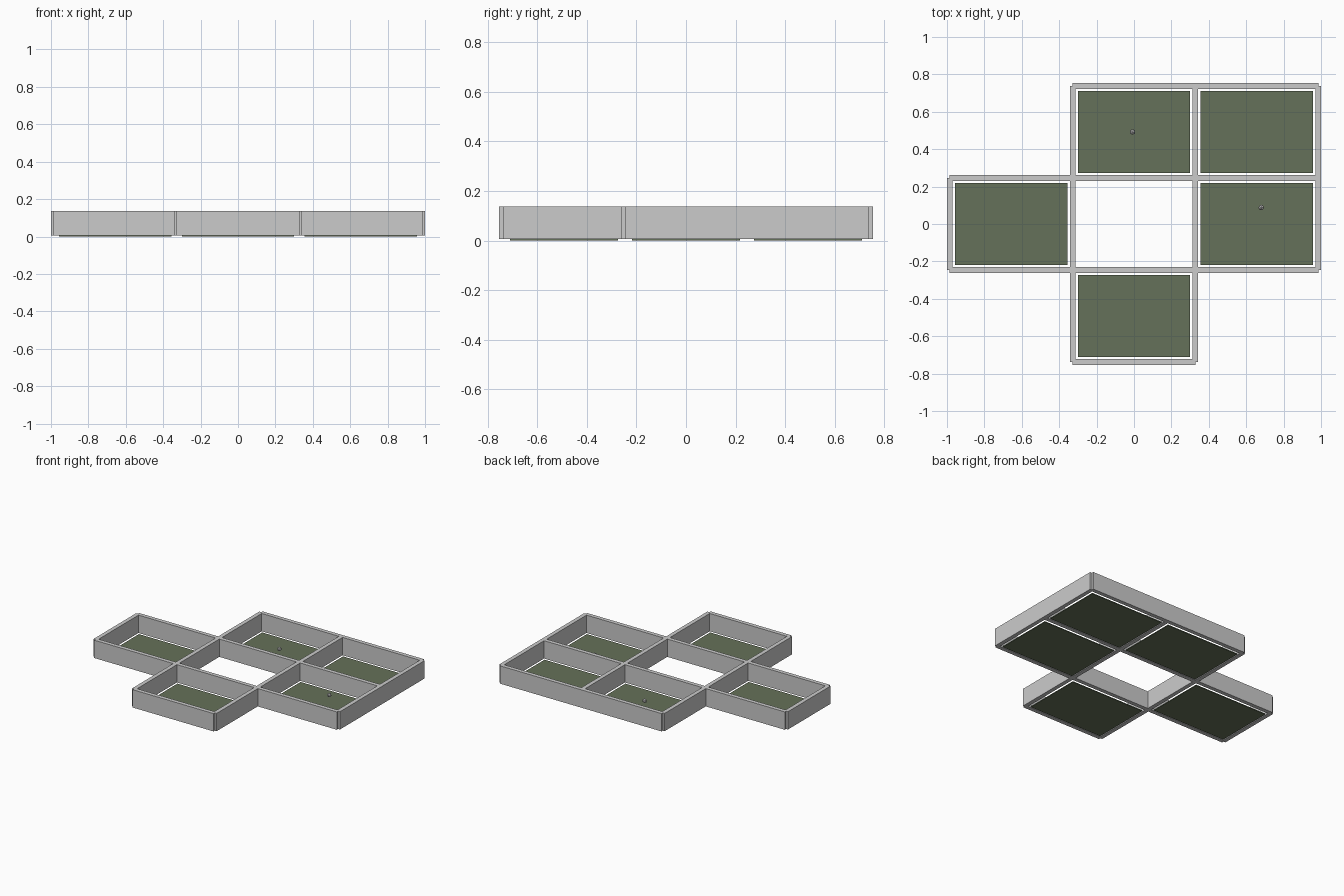
import bpy

if "Cube" in bpy.data.objects:
    bpy.data.objects.remove(bpy.data.objects["Cube"])

CX, CY = 0.657, 0.492        # room pitch
T = 0.03                     # wall thickness
Z0, Z1 = 0.006, 0.137        # wall bottom and top
INSET = 0.028                # floor gap to the wall centre line

green = bpy.data.materials.new("floor_green")
green.diffuse_color = (0.13, 0.165, 0.10, 1)
green.use_nodes = True
green.node_tree.nodes["Principled BSDF"].inputs["Base Color"].default_value = green.diffuse_color


def box(name, x0, x1, y0, y1, z0, z1, mat=None):
    bpy.ops.mesh.primitive_cube_add(
        size=1, location=((x0 + x1) / 2, (y0 + y1) / 2, (z0 + z1) / 2))
    ob = bpy.context.object
    ob.name = name
    ob.scale = (x1 - x0, y1 - y0, z1 - z0)
    bpy.ops.object.transform_apply(location=False, rotation=False, scale=True)
    if mat:
        ob.data.materials.append(mat)
    return ob


rooms = [(0, 1), (1, 1), (-1, 0), (1, 0), (0, -1)]
walls = set()

# floors, and the shared wall segments collected once each
for i, j in rooms:
    hx, hy = CX / 2 - INSET, CY / 2 - INSET
    box("room_floor", i * CX - hx, i * CX + hx, j * CY - hy, j * CY + hy, 0, Z0, green)
    walls |= {("h", i, j), ("h", i, j + 1), ("v", i, j), ("v", i + 1, j)}

# walls run from corner point to corner point, leaving notched outer corners
for kind, i, j in sorted(walls):
    x, y = (i - 0.5) * CX, (j - 0.5) * CY
    if kind == "h":
        box("wall_across", x, x + CX, y - T / 2, y + T / 2, Z0, Z1)
    else:
        box("wall_along", x - T / 2, x + T / 2, y, y + CY, Z0, Z1)

# small floating markers
for x, y in [(-0.008, 0.492), (0.68, 0.088)]:
    bpy.ops.mesh.primitive_ico_sphere_add(subdivisions=1, radius=0.016, location=(x, y, 0.046))
    bpy.context.object.name = "marker"
